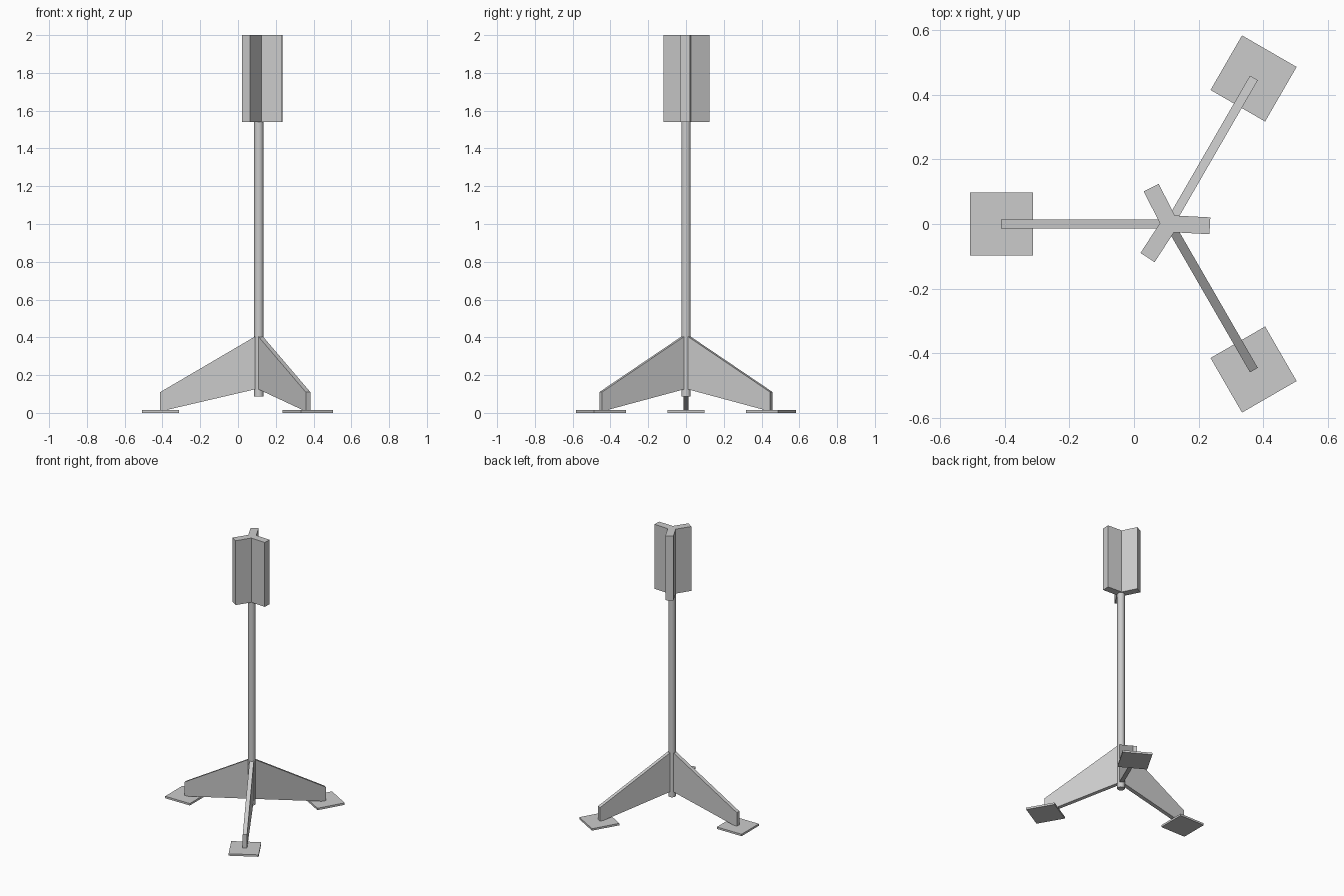
import bpy, bmesh
from math import radians, cos, sin
from mathutils import Matrix, Vector

if "Cube" in bpy.data.objects:
    bpy.data.objects.remove(bpy.data.objects["Cube"])

CX = 0.11  # pole axis position on x


def prism(name, base, offset, matrix):
    """Extrude a closed outline of 3D points along an offset vector."""
    bm = bmesh.new()
    face = bm.faces.new([bm.verts.new(p) for p in base])
    ext = bmesh.ops.extrude_face_region(bm, geom=[face])
    verts = [g for g in ext["geom"] if isinstance(g, bmesh.types.BMVert)]
    bmesh.ops.translate(bm, verts=verts, vec=Vector(offset))
    bmesh.ops.recalc_face_normals(bm, faces=bm.faces)
    mesh = bpy.data.meshes.new(name)
    bm.to_mesh(mesh)
    bm.free()
    obj = bpy.data.objects.new(name, mesh)
    bpy.context.collection.objects.link(obj)
    obj.matrix_world = matrix
    return obj


# Central pole
z0, z1 = 0.087, 1.56
bpy.ops.mesh.primitive_cylinder_add(vertices=16, radius=0.025, depth=z1 - z0,
                                    location=(CX, 0, (z0 + z1) / 2))
bpy.context.object.name = "pole"
bpy.ops.object.shade_smooth_by_angle(angle=radians(40))

# Three tapered plate legs, each on a square foot
leg_profile = [(0.01, 0.41), (0.522, 0.11), (0.522, 0.012), (0.49, 0.015), (0.01, 0.127)]
T = 0.028
F = 0.0975
for i, angle in enumerate((180, 300, 60)):
    m = Matrix.Translation((CX, 0, 0)) @ Matrix.Rotation(radians(angle), 4, "Z")
    prism(f"leg_{i + 1}", [(r, -T / 2, z) for r, z in leg_profile], (0, T, 0), m)
    foot = [(0.52 + a * F, b * F, 0) for a, b in ((-1, -1), (1, -1), (1, 1), (-1, 1))]
    prism(f"foot_{i + 1}", foot, (0, 0, 0.014), m)

# Three-finned head, slightly turned around the pole
R, W = 0.125, 0.026
outline = []
for k in range(3):
    a = radians(120 * k)
    for r, s in ((R, -W), (R, W)):
        outline.append((r * cos(a) - s * sin(a), r * sin(a) + s * cos(a), 0))
    v = a + radians(60)
    d = W / sin(radians(60))
    outline.append((d * cos(v), d * sin(v), 0))
prism("finned_head", outline, (0, 0, 0.46),
      Matrix.Translation((CX, 0.001, 1.54)) @ Matrix.Rotation(radians(-3), 4, "Z"))
